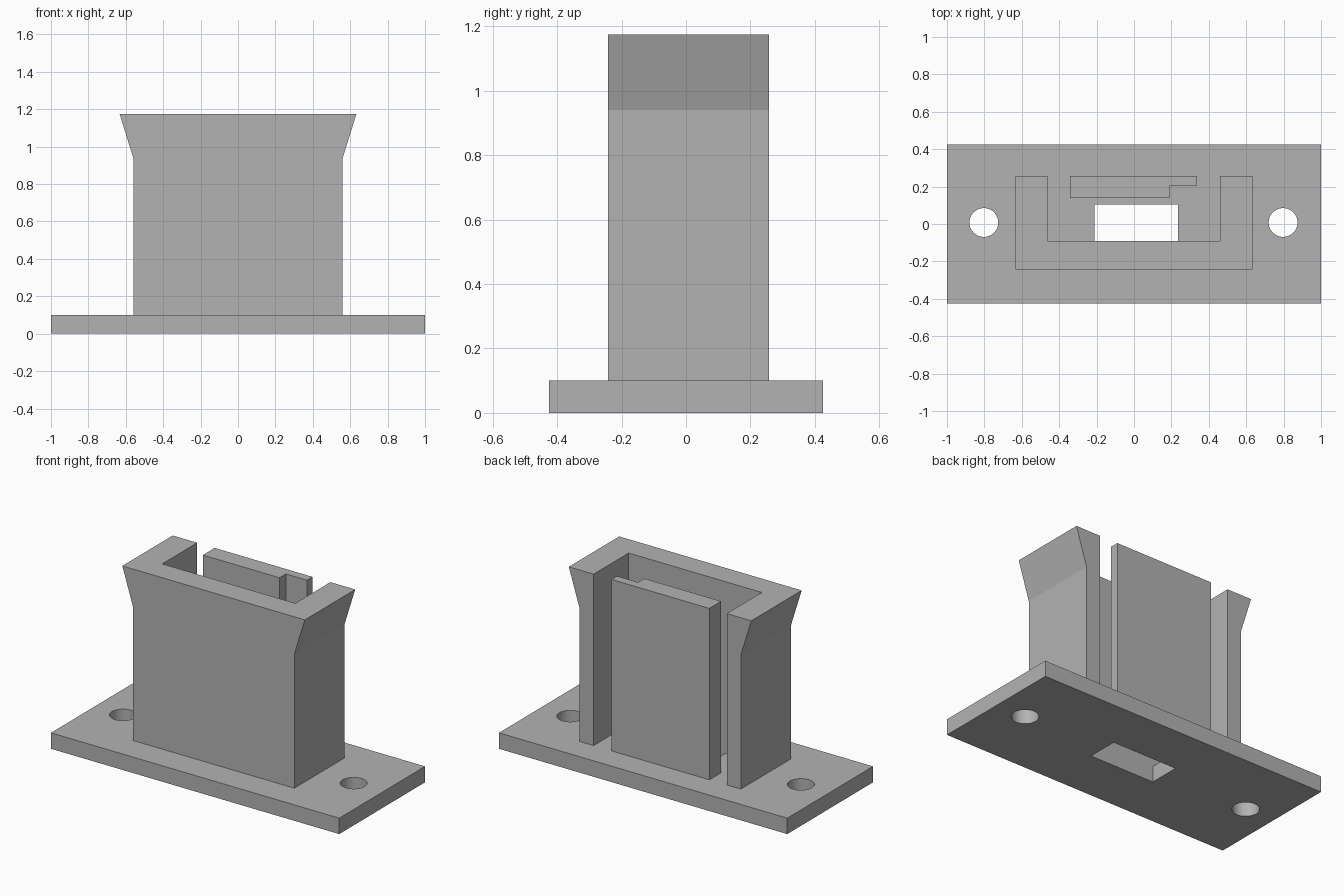
import bpy
import bmesh
from mathutils import Matrix

cube = bpy.data.objects.get("Cube")
if cube:
    bpy.data.objects.remove(cube, do_unlink=True)

BASE_TOP, FLARE_START, TOP = 0.10, 0.94, 1.175

grey = bpy.data.materials.new("plain_grey")
grey.use_nodes = True
grey.diffuse_color = (0.45, 0.45, 0.45, 1)
grey.node_tree.nodes["Principled BSDF"].inputs["Base Color"].default_value = grey.diffuse_color


def finish(name, bm):
    bmesh.ops.recalc_face_normals(bm, faces=bm.faces)
    mesh = bpy.data.meshes.new(name)
    bm.to_mesh(mesh)
    bm.free()
    mesh.materials.append(grey)
    obj = bpy.data.objects.new(name, mesh)
    bpy.context.collection.objects.link(obj)
    return obj


def loft(name, levels):
    """Join matching outlines, given as (z, points), into a closed solid."""
    bm = bmesh.new()
    rings = [[bm.verts.new((x, y, z)) for x, y in pts] for z, pts in levels]
    n = len(rings[0])
    for low, high in zip(rings, rings[1:]):
        for i in range(n):
            j = (i + 1) % n
            bm.faces.new((low[i], low[j], high[j], high[i]))
    bm.faces.new(rings[0][::-1])
    bm.faces.new(rings[-1])
    return finish(name, bm)


def rectangle(x0, x1, y0, y1):
    return [(x0, y0), (x1, y0), (x1, y1), (x0, y1)]


def cut(target, cutter):
    mod = target.modifiers.new("cut", "BOOLEAN")
    mod.operation = "DIFFERENCE"
    mod.solver = "EXACT"
    mod.object = cutter
    bpy.context.view_layer.objects.active = target
    bpy.ops.object.modifier_apply(modifier=mod.name)
    bpy.data.objects.remove(cutter, do_unlink=True)


# Mounting plate with a central slot and two screw holes
plate = rectangle(-1, 1, -0.425, 0.425)
base = loft("base_plate", [(0, plate), (BASE_TOP, plate)])
slot = rectangle(-0.212, 0.235, -0.09, 0.105)
cut(base, loft("slot_cutter", [(-0.1, slot), (0.3, slot)]))
for x in (-0.803, 0.797):
    bm = bmesh.new()
    bmesh.ops.create_cone(bm, cap_ends=True, segments=48, radius1=0.077, radius2=0.077,
                          depth=0.5, matrix=Matrix.Translation((x, 0.008, 0)))
    cut(base, finish("screw_hole_cutter", bm))


# U-shaped housing, open at the back, with sides flaring out at the top
def housing_outline(half):
    return [(-half, -0.242), (half, -0.242), (half, 0.257), (0.461, 0.257),
            (0.461, -0.09), (-0.463, -0.09), (-0.463, 0.257), (-half, 0.257)]


loft("housing", [(BASE_TOP, housing_outline(0.56)),
                 (FLARE_START, housing_outline(0.56)),
                 (TOP, housing_outline(0.633))])

# Stepped tongue standing in the open back
tongue = [(-0.342, 0.14), (0.19, 0.14), (0.19, 0.202),
          (0.337, 0.202), (0.337, 0.257), (-0.342, 0.257)]
loft("back_tongue", [(BASE_TOP, tongue), (TOP, tongue)])

# Round screw-hole walls, crisp edges elsewhere
bpy.ops.object.select_all(action="DESELECT")
base.select_set(True)
bpy.context.view_layer.objects.active = base
bpy.ops.object.shade_smooth_by_angle()
